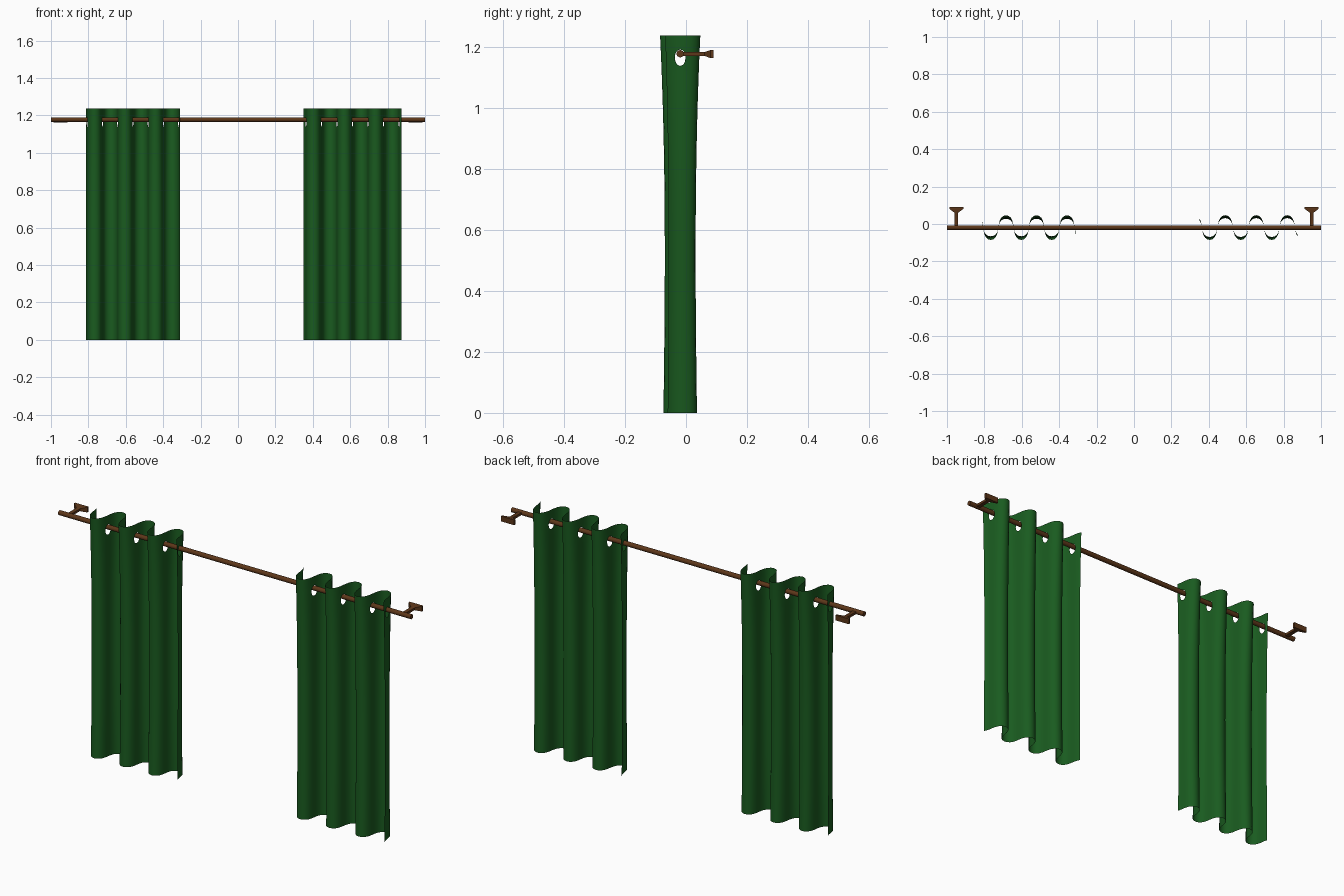
import bpy, bmesh, math
from math import sin, pi

if "Cube" in bpy.data.objects:
    bpy.data.objects.remove(bpy.data.objects["Cube"])

ROD_Y, ROD_Z = -0.019, 1.177


def material(name, color):
    m = bpy.data.materials.new(name)
    m.diffuse_color = (*color, 1)
    m.use_nodes = True
    m.node_tree.nodes["Principled BSDF"].inputs["Base Color"].default_value = m.diffuse_color
    return m


GREEN = material("green_cloth", (0.010, 0.105, 0.014))
BROWN = material("brown_wood", (0.11, 0.038, 0.010))


def finish(bm, name, mat, angle):
    bmesh.ops.recalc_face_normals(bm, faces=bm.faces)
    me = bpy.data.meshes.new(name)
    bm.to_mesh(me)
    bm.free()
    ob = bpy.data.objects.new(name, me)
    bpy.context.collection.objects.link(ob)
    me.materials.append(mat)
    bpy.ops.object.select_all(action='DESELECT')
    ob.select_set(True)
    bpy.context.view_layer.objects.active = ob
    bpy.ops.object.shade_smooth_by_angle(angle=math.radians(angle))
    return ob


# curtain rod
bpy.ops.mesh.primitive_cylinder_add(vertices=16, radius=0.012, depth=2,
                                    location=(0, ROD_Y, ROD_Z), rotation=(0, pi / 2, 0))
rod = bpy.context.object
rod.name = "curtain_rod"
rod.data.materials.append(BROWN)
bpy.ops.object.shade_smooth_by_angle(angle=math.radians(40))


# wall brackets: stem flaring into a flat plate
def bracket(name, x):
    bm = bmesh.new()
    rings = []
    for y, hx, hz in ((ROD_Y, .010, .006), (.060, .010, .006),
                      (.081, .0375, .0135), (.090, .0375, .0135)):
        rings.append([bm.verts.new((x + sx * hx, y, ROD_Z - .001 + sz * hz))
                      for sx, sz in ((-1, -1), (1, -1), (1, 1), (-1, 1))])
    for a, b in zip(rings, rings[1:]):
        for i in range(4):
            j = (i + 1) % 4
            bm.faces.new((a[i], a[j], b[j], b[i]))
    bm.faces.new(rings[0])
    bm.faces.new(rings[-1])
    finish(bm, name, BROWN, 20)


bracket("left_bracket", -0.95)
bracket("right_bracket", 0.95)

# curtains: pleated sheets with an oval eyelet at every rod crossing
HOLE_P, HOLE_Z, HOLE_H = 0.29, 1.164, 0.027


def curtain(name, x_mid, period, overlap, waist):
    # phase columns, with four fine cells across each eyelet
    cols = [-overlap - HOLE_P, -(overlap + 2 * HOLE_P) / 2]
    for n in range(7):
        cols += [n * pi + HOLE_P * i / 2 for i in range(-2, 3)]
        if n < 6:
            step = (pi - 2 * HOLE_P) / 8
            cols += [n * pi + HOLE_P + step * i for i in range(1, 8)]
    cols += [6 * pi - c for c in cols[1::-1]]
    rows = [1.1 * i / 14 for i in range(15)]
    rows += [HOLE_Z + HOLE_H * i / 2 for i in range(-2, 3)] + [1.215, 1.237]

    def shape(p, z):
        t = z / 1.237
        amp = waist + (0.055 - waist) * (1 - t) ** 2 + (0.066 - waist) * t ** 3
        x = x_mid + (p - 3 * pi) * period / (2 * pi) - 0.009 * sin(2 * p)
        return x, ROD_Y - amp * sin(p), z

    bm = bmesh.new()
    grid = []
    for z in rows:
        line = []
        for p in cols:
            mid = round(p / pi) * pi
            a, b = (p - mid) / HOLE_P, (z - HOLE_Z) / HOLE_H
            q, w = p, z
            if abs(max(abs(a), abs(b)) - 1) < 1e-4:   # pull square rim to an oval
                r = math.hypot(a, b)
                q, w = mid + HOLE_P * a / r, HOLE_Z + HOLE_H * b / r
            line.append(bm.verts.new(shape(q, w)))
        grid.append(line)
    for i in range(len(rows) - 1):
        for j in range(len(cols) - 1):
            p, z = (cols[j] + cols[j + 1]) / 2, (rows[i] + rows[i + 1]) / 2
            if abs(p - round(p / pi) * pi) < HOLE_P and abs(z - HOLE_Z) < HOLE_H:
                continue
            bm.faces.new((grid[i][j], grid[i][j + 1], grid[i + 1][j + 1], grid[i + 1][j]))
    bmesh.ops.delete(bm, geom=[v for v in bm.verts if not v.link_faces], context='VERTS')
    finish(bm, name, GREEN, 60)


curtain("left_curtain", -0.562, 0.163, 0.25, 0.040)
curtain("right_curtain", 0.612, 0.166, 0.55, 0.046)
